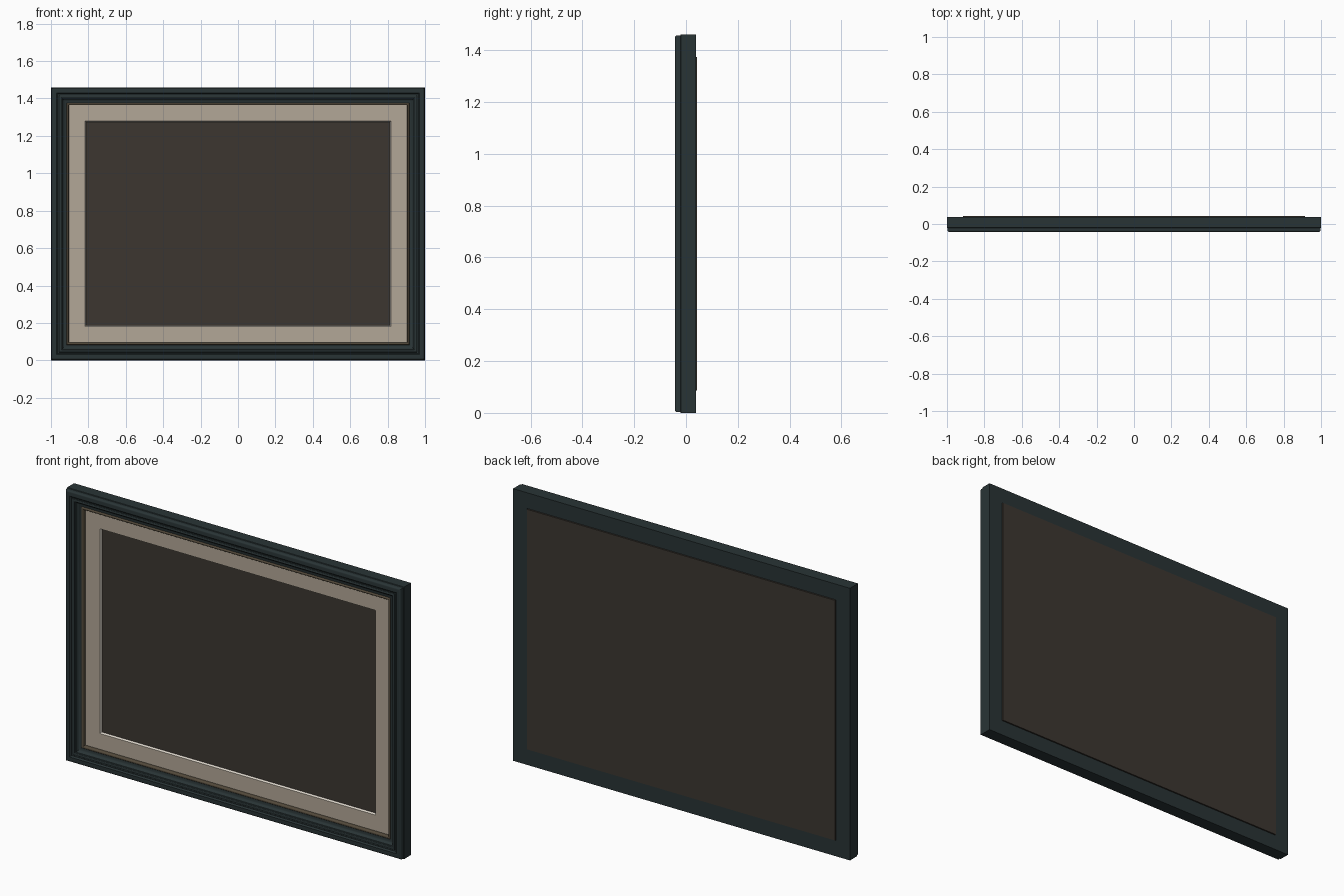
import bpy, bmesh, math

if "Cube" in bpy.data.objects:
    bpy.data.objects.remove(bpy.data.objects["Cube"])

W, H = 1.0, 1.46   # half width, full height


def material(name, rgb):
    m = bpy.data.materials.new(name)
    m.diffuse_color = (*rgb, 1)
    m.use_nodes = True
    m.node_tree.nodes["Principled BSDF"].inputs["Base Color"].default_value = m.diffuse_color
    return m


DARK = material("dark_paint", (0.022, 0.034, 0.036))
GOLD = material("old_gold", (0.09, 0.07, 0.045))
CREAM = material("cream_card", (0.45, 0.39, 0.31))
WHITE = material("card_core", (0.75, 0.7, 0.62))
BROWN = material("brown_board", (0.045, 0.037, 0.03))


def mitred_ring(name, profile, mat, smooth=True):
    """Sweep a closed (inset, y) profile around the mitred rectangle."""
    bm = bmesh.new()
    loops = []
    for sx, top in ((-1, 0), (1, 0), (1, 1), (-1, 1)):
        loops.append([bm.verts.new((sx * (W - d), y, H - d if top else d))
                      for d, y in profile])
    n = len(profile)
    for c in range(4):
        a, b = loops[c], loops[(c + 1) % 4]
        for i in range(n):
            j = (i + 1) % n
            bm.faces.new((a[i], b[i], b[j], a[j]))
    bmesh.ops.recalc_face_normals(bm, faces=bm.faces)
    me = bpy.data.meshes.new(name)
    bm.to_mesh(me)
    bm.free()
    ob = bpy.data.objects.new(name, me)
    bpy.context.collection.objects.link(ob)
    me.materials.append(mat)
    if smooth:
        bpy.context.view_layer.objects.active = ob
        ob.select_set(True)
        bpy.ops.object.shade_smooth_by_angle(angle=math.radians(30))
        ob.select_set(False)
    return ob


def arc(cd, cy, rd, ry, a0, a1, n=6):
    """Elliptical arc points in the (inset, y) plane."""
    return [(cd + rd * math.cos(math.radians(a0 + (a1 - a0) * i / n)),
             cy + ry * math.sin(math.radians(a0 + (a1 - a0) * i / n)))
            for i in range(n + 1)]


def slab(name, inset, y0, y1, mat):
    bpy.ops.mesh.primitive_cube_add(size=1, location=(0, (y0 + y1) / 2, H / 2))
    ob = bpy.context.object
    ob.name = name
    ob.scale = (2 * (W - inset), y1 - y0, H - 2 * inset)
    ob.data.materials.append(mat)
    return ob


# Moulded outer frame: rounded rim, groove, bead and a cove down to the rebate
profile = [(0, 0.038), (0, -0.02), (0.003, -0.022)]
profile += arc(0.013, -0.033, 0.010, 0.010, 180, 270)
profile += [(0.030, -0.043), (0.034, -0.040), (0.036, -0.034), (0.042, -0.034)]
profile += arc(0.050, -0.034, 0.007, 0.006, 180, 360)
profile += [(0.060, -0.032)]
profile += arc(0.082, -0.032, 0.022, 0.017, 180, 90)
profile += [(0.084, -0.015), (0.084, 0.038)]
mitred_ring("frame_moulding", profile, DARK)

# Gilded inner lip
lip = [(0.083, 0.012)] + arc(0.0895, -0.015, 0.0065, 0.006, 180, 360, 8) + [(0.096, 0.012)]
mitred_ring("gilt_lip", lip, GOLD)

# Window mount card with its pale bevelled cut edge
mitred_ring("mount_card", [(0.088, -0.002), (0.181, -0.002), (0.181, 0.002), (0.088, 0.008)],
            CREAM, False)
mitred_ring("mount_bevel", [(0.181, -0.002), (0.186, 0.008), (0.181, 0.008)],
            WHITE, False)

# Blank picture panel and backing board set into the rear
slab("picture_panel", 0.088, 0.008, 0.014, BROWN)
slab("backing_board", 0.086, 0.030, 0.043, BROWN)
